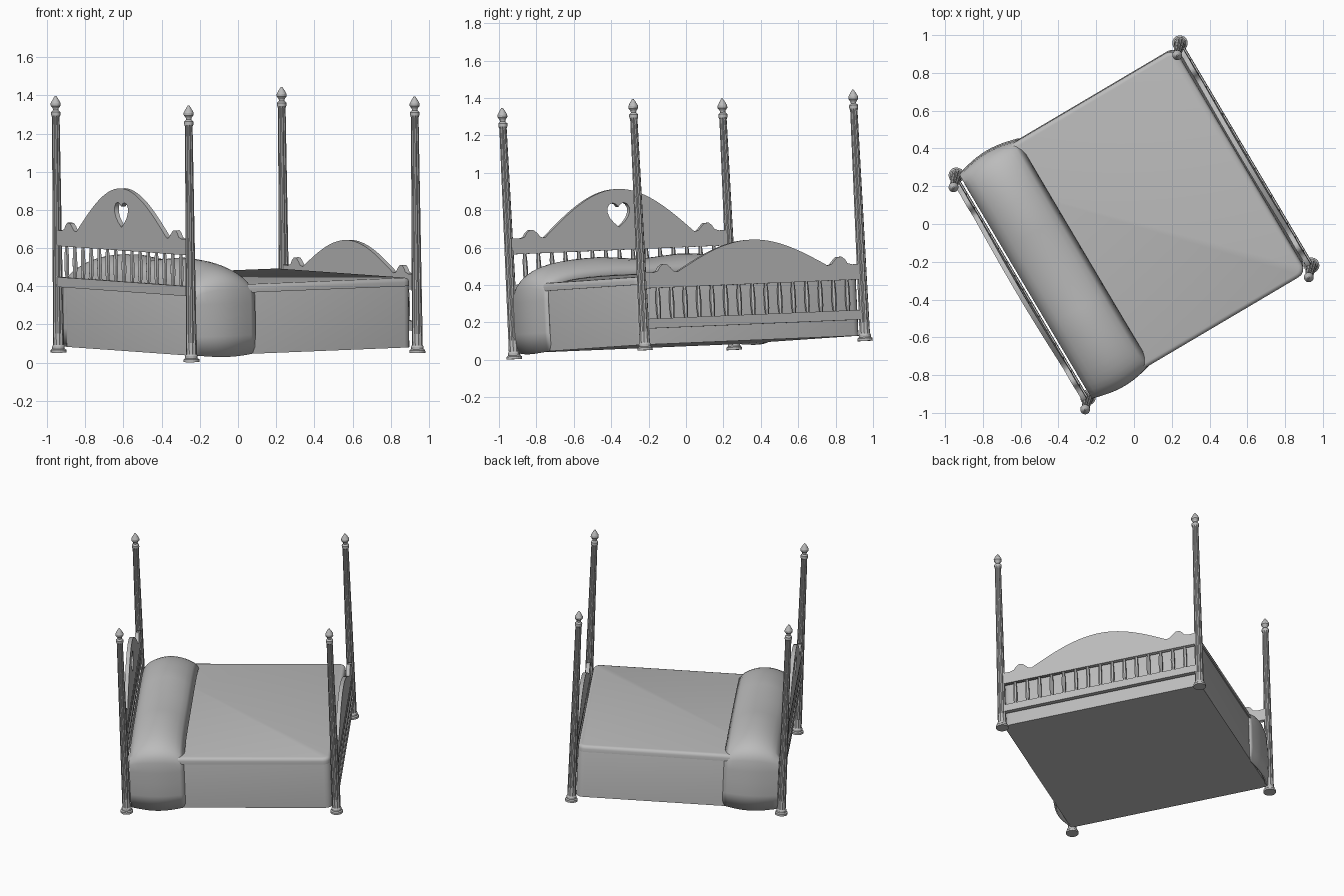
import bpy
import bmesh
from math import sin, cos, pi, exp
from mathutils import Matrix, Vector

if "Cube" in bpy.data.objects:
    bpy.data.objects.remove(bpy.data.objects["Cube"])

# One plain grey for the whole bed
grey = bpy.data.materials.new("plain_grey")
grey.use_nodes = True
grey.diffuse_color = (0.5, 0.5, 0.5, 1)
grey.node_tree.nodes["Principled BSDF"].inputs["Base Color"].default_value = (0.5, 0.5, 0.5, 1)

# Bed frame of reference: x to the foot, y across, z along the tilted posts
up = Vector((-0.0115, -0.049, 1)).normalized()
foot = Vector((1.185, 0.70, 0.047))
foot = (foot - up * foot.dot(up)).normalized()
side = up.cross(foot)
FRAME = Matrix((foot, side, up)).transposed().to_4x4()
FRAME.translation = (0, 0.02, 0.052)

POST_U, POST_V = 0.688, 0.684


def finish(name, bm, smooth=None):
    bmesh.ops.recalc_face_normals(bm, faces=bm.faces[:])
    mesh = bpy.data.meshes.new(name)
    bm.to_mesh(mesh)
    bm.free()
    mesh.materials.append(grey)
    obj = bpy.data.objects.new(name, mesh)
    bpy.context.collection.objects.link(obj)
    obj.matrix_world = FRAME
    if smooth:
        bpy.ops.object.select_all(action='DESELECT')
        obj.select_set(True)
        bpy.context.view_layer.objects.active = obj
        bpy.ops.object.shade_smooth_by_angle(angle=smooth)
    return obj


def skin(bm, loops, closed):
    """Join successive rows of points with quads."""
    rows = [[bm.verts.new(p) for p in loop] for loop in loops]
    n = len(rows[0])
    for a, b in zip(rows, rows[1:]):
        for i in range(n if closed else n - 1):
            j = (i + 1) % n
            bm.faces.new((a[i], a[j], b[j], b[i]))
    return rows


def lathe(bm, profile, u, v, sides, flute=None):
    """Turned shape; flute gives the height range with grooves."""
    loops = []
    for r, w in profile:
        grooved = flute and flute[0] <= w <= flute[1]
        loops.append([(u + r * k * cos(2 * pi * i / sides), v + r * k * sin(2 * pi * i / sides), w)
                      for i in range(sides)
                      for k in [0.84 if grooved and i % 2 else 1]])
    rows = skin(bm, loops, True)
    bm.faces.new(rows[0])
    bm.faces.new(rows[-1])


def box(bm, lo, hi):
    size = Vector(hi) - Vector(lo)
    mid = (Vector(hi) + Vector(lo)) / 2
    return bmesh.ops.create_cube(bm, size=1, matrix=Matrix.Translation(mid) @ Matrix.Diagonal((*size, 1)))


# Four turned posts with flared feet and pointed finials
POST = [(0.041, 0), (0.041, 0.014), (0.033, 0.02), (0.033, 0.032), (0.028, 0.04),
        (0.028, 0.1), (0.02, 1.235), (0.024, 1.245), (0.024, 1.262), (0.014, 1.272),
        (0.016, 1.282), (0.026, 1.295), (0.026, 1.308), (0.014, 1.33), (0.004, 1.345)]
for end, su in (("head", -1), ("foot", 1)):
    for hand, sv in (("right", -1), ("left", 1)):
        bm = bmesh.new()
        lathe(bm, POST, su * POST_U, sv * POST_V, 20, (0.1, 1.24))
        finish(f"{end}_post_{hand}", bm)


# Arched end board, optionally pierced by a heart
def end_board(name, u, bottom, shoulder, rise, heart):
    ear = [(0.675, 0.002), (0.62, 0), (0.59, 0.008), (0.575, 0.03), (0.555, 0.044),
           (0.53, 0.042), (0.51, 0.025), (0.49, 0.004)]
    arch = [(0.465 * cos(pi * i / 28), rise * sin(pi * i / 28)) for i in range(29)]
    arch = [(0.465 * (1 - i / 14), rise * cos(pi / 2 * (1 - i / 14))) for i in range(29)]
    top = ear + arch + [(-v, w) for v, w in reversed(ear)]
    top = [(v, shoulder + max(w, 0)) for v, w in top]
    outlines = [[(0.675, bottom)] + top + [(-0.675, bottom)]]
    if heart:
        half = [(0, 0.81 - 0.02), (0.015, 0.806), (0.035, 0.812), (0.055, 0.805), (0.068, 0.785),
                (0.068, 0.76), (0.055, 0.732), (0.03, 0.705), (0, 0.682)]
        outlines.append(half + [(-v, w) for v, w in half[-2:0:-1]])
    curve = bpy.data.curves.new(name + "_outline", 'CURVE')
    curve.dimensions = '2D'
    curve.fill_mode = 'BOTH'
    curve.extrude = 0.013
    for points in outlines:
        spline = curve.splines.new('POLY')
        spline.points.add(len(points) - 1)
        for p, (v, w) in zip(spline.points, points):
            p.co = (v, w, 0, 1)
        spline.use_cyclic_u = True
    helper = bpy.data.objects.new(name + "_outline", curve)
    bpy.context.collection.objects.link(helper)
    bpy.context.view_layer.update()
    mesh = bpy.data.meshes.new_from_object(helper.evaluated_get(bpy.context.evaluated_depsgraph_get()))
    bpy.data.objects.remove(helper)
    bm = bmesh.new()
    bm.from_mesh(mesh)
    bpy.data.meshes.remove(mesh)
    bmesh.ops.remove_doubles(bm, verts=bm.verts[:], dist=0.0001)
    for vert in bm.verts:
        v, w, c = vert.co
        vert.co = (u + c, v, w)
    finish(name, bm)


# Spindles and the lower rail that carries them
def spindle_row(name, u, top):
    low = top - 0.165
    bm = bmesh.new()
    for i in range(15):
        turned = [(0.009, low), (0.013, low + 0.03), (0.014, low + 0.08), (0.012, low + 0.13), (0.009, top)]
        lathe(bm, turned, u, (i - 7) * 0.084, 6)
    finish(name + "_spindles", bm)
    bm = bmesh.new()
    box(bm, (u - 0.015, -POST_V, low - 0.052), (u + 0.015, POST_V, low))
    finish(name + "_rail", bm)


end_board("headboard", -POST_U, 0.56, 0.642, 0.244, True)
spindle_row("headboard", -POST_U, 0.562)
end_board("footboard", POST_U, 0.33, 0.412, 0.155, False)
spindle_row("footboard", POST_U, 0.332)


# Bedspread: hanging skirt and rounded top layer
def cushion(name, lo, hi, corner, rim):
    bm = bmesh.new()
    box(bm, lo, hi)
    upright = [e for e in bm.edges if abs(e.verts[0].co.z - e.verts[1].co.z) > 0.01]
    bmesh.ops.bevel(bm, geom=upright, offset=corner, segments=4, profile=0.5, affect='EDGES')
    rims = [e for e in bm.edges if all(v.co.z > hi[2] - 0.001 for v in e.verts)]
    bmesh.ops.bevel(bm, geom=rims, offset=rim, segments=3, profile=0.5, affect='EDGES')
    finish(name, bm, 0.7)


cushion("bedspread_skirt", (-0.662, -0.682, 0.03), (0.662, 0.682, 0.372), 0.05, 0.012)
cushion("bedspread_top", (-0.655, -0.69, 0.352), (0.66, 0.69, 0.395), 0.05, 0.022)

# Sheet draped over two pillows and down both sides
sections = []
for i in range(13):
    t = i / 12
    swell = sin(pi * t)
    u = -0.66 + 0.36 * t
    height = 0.425 + 0.1 * max(swell, 0) ** 0.6
    width = 0.69 + 0.03 * swell
    half = [(width - 0.012, 0.02 + 0.012 * (1 - swell)), (width, 0.13), (width, 0.22)]
    for k in range(13):
        a = pi / 2 * k / 12
        v = width * max(cos(a), 0) ** 0.55
        if k == 12:
            v = 0
        dip = 0.02 * swell * exp(-(v / 0.08) ** 2)
        half.append((v, 0.3 + (height - 0.3) * sin(a) ** 0.55 - dip))
    row = half + [(-v, w) for v, w in half[-2::-1]]
    sections.append([(u, v, w) for v, w in row])
bm = bmesh.new()
rows = skin(bm, sections, False)
bm.faces.new(rows[0])
sheet = finish("pillow_sheet", bm, 0.8)
thick = sheet.modifiers.new("cloth_thickness", 'SOLIDIFY')
thick.thickness = 0.012
